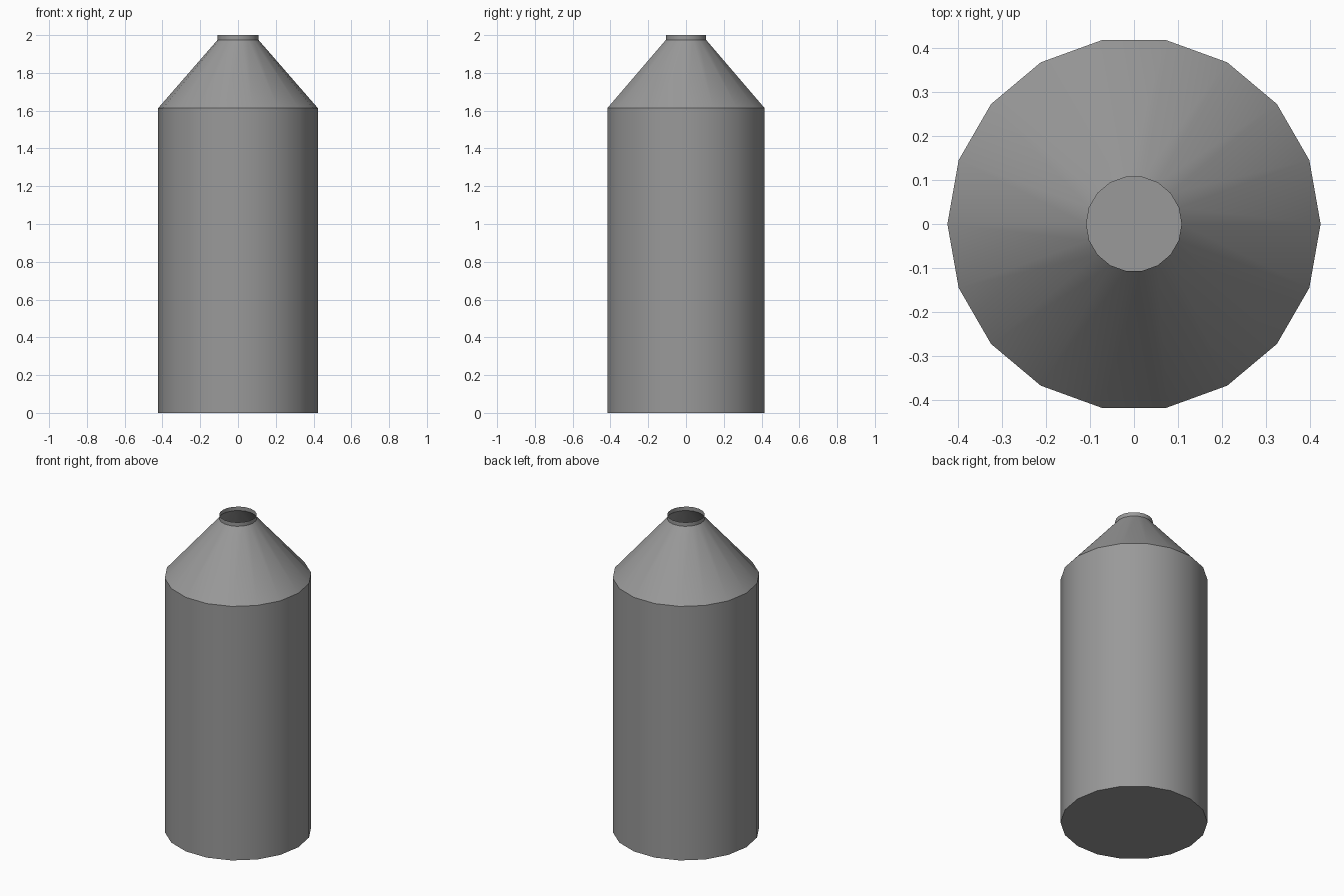
import bpy, bmesh, math

if "Cube" in bpy.data.objects:
    bpy.data.objects.remove(bpy.data.objects["Cube"])

SIDES = 18
# radius, height from base to open mouth
PROFILE = [(0.423, 0.0), (0.423, 1.613), (0.108, 1.975), (0.108, 2.0)]

bm = bmesh.new()
rings = []
for r, z in PROFILE:
    rings.append([bm.verts.new((r * math.cos(2 * math.pi * i / SIDES),
                                r * math.sin(2 * math.pi * i / SIDES), z))
                  for i in range(SIDES)])

# body wall, shoulder and neck
for low, high in zip(rings, rings[1:]):
    for i in range(SIDES):
        j = (i + 1) % SIDES
        bm.faces.new((low[i], low[j], high[j], high[i]))

# closed base; the mouth stays open
bm.faces.new(rings[0][::-1])

mesh = bpy.data.meshes.new("bottle")
bm.to_mesh(mesh)
bm.free()
bottle = bpy.data.objects.new("bottle", mesh)
bpy.context.collection.objects.link(bottle)

# dark grey finish
grey = bpy.data.materials.new("dark_grey")
grey.diffuse_color = (0.32, 0.32, 0.32, 1)
grey.use_nodes = True
grey.node_tree.nodes["Principled BSDF"].inputs["Base Color"].default_value = grey.diffuse_color
mesh.materials.append(grey)

bpy.context.view_layer.objects.active = bottle
bottle.select_set(True)
bpy.ops.object.shade_smooth_by_angle(angle=math.radians(30))
